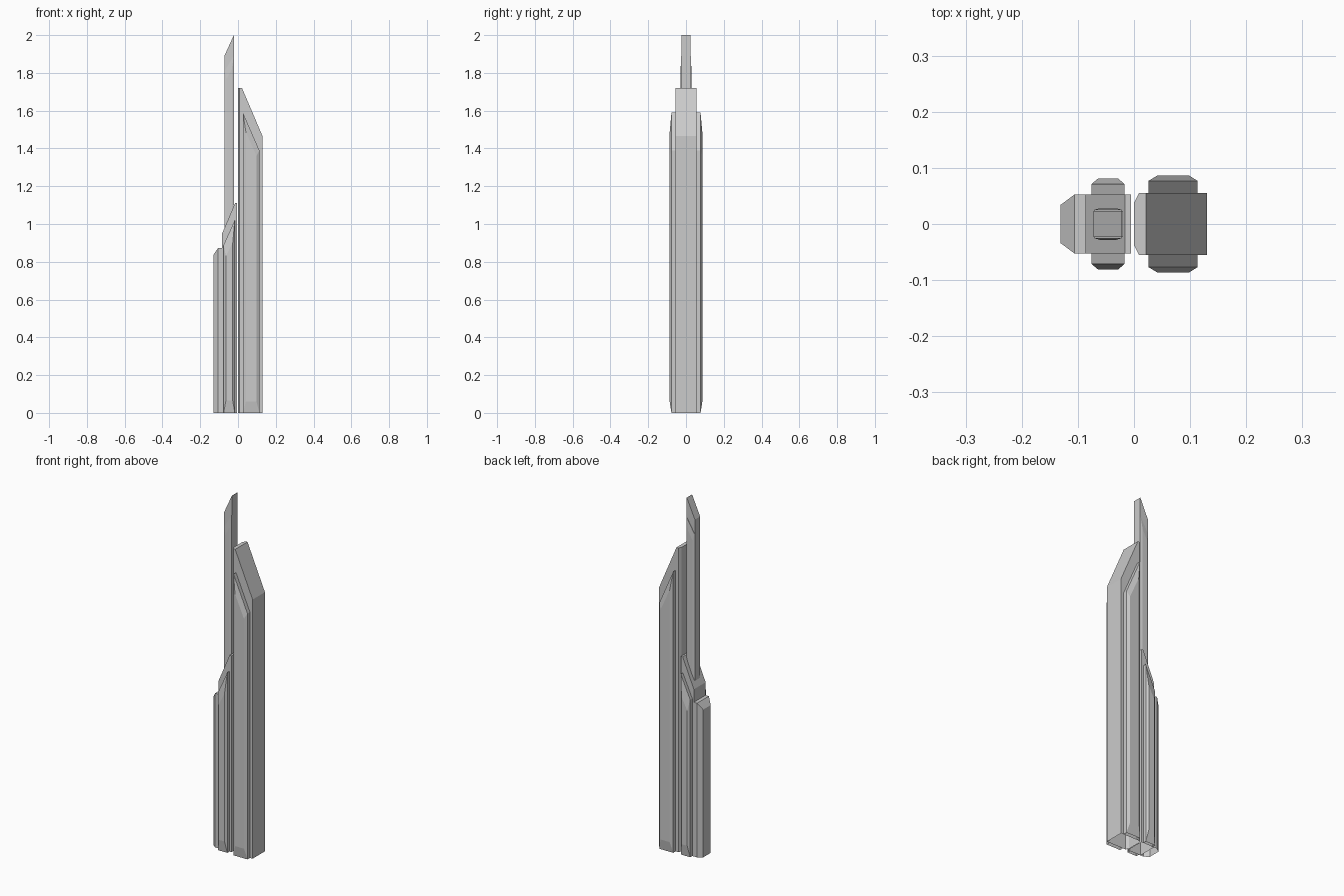
import bpy, bmesh
from mathutils import Vector

if "Cube" in bpy.data.objects:
    bpy.data.objects.remove(bpy.data.objects["Cube"])


def finish(bm, name):
    bmesh.ops.recalc_face_normals(bm, faces=bm.faces[:])
    mesh = bpy.data.meshes.new(name)
    bm.to_mesh(mesh)
    bm.free()
    obj = bpy.data.objects.new(name, mesh)
    bpy.context.collection.objects.link(obj)
    return obj


def shaft(name, half_plan, z0, z1, slope):
    """Extrude a y-symmetric plan, then slice the top along a sloping xz line."""
    plan = half_plan + [(x, -y) for x, y in reversed(half_plan)]
    bm = bmesh.new()
    base = bm.faces.new([bm.verts.new((x, y, z0)) for x, y in plan])
    ext = bmesh.ops.extrude_face_region(bm, geom=[base])["geom"]
    for v in ext:
        if isinstance(v, bmesh.types.BMVert):
            v.co.z = z1
    (xa, za), (xb, zb) = slope
    cut = bmesh.ops.bisect_plane(
        bm, geom=bm.verts[:] + bm.edges[:] + bm.faces[:],
        plane_co=(xa, 0, za), plane_no=Vector((za - zb, 0, xb - xa)),
        clear_outer=True)["geom_cut"]
    rim = [e for e in bm.edges if e.is_boundary]
    bmesh.ops.holes_fill(bm, edges=rim, sides=0)
    # the underside is open
    bottom = [f for f in bm.faces if all(abs(v.co.z - z0) < 1e-5 for v in f.verts)]
    bmesh.ops.delete(bm, geom=bottom, context='FACES_ONLY')
    return finish(bm, name)


def side_bay(name, mid, outer, y_in, y_mid, y_out):
    """Bevelled bay on the front, mirrored to the back; outlines are x0, x1, z0, top0, top1."""
    bm = bmesh.new()
    rings = []
    for (x0, x1, z0, t0, t1), y in ((mid, y_in), (mid, y_mid), (outer, y_out)):
        rings.append([bm.verts.new((x, -y, z))
                      for x, z in ((x0, z0), (x1, z0), (x1, t1), (x0, t0))])
    for k, (a, b) in enumerate(zip(rings, rings[1:])):
        for i in range(4):
            if k == 0 and i == 0:
                continue  # open underside
            j = (i + 1) % 4
            bm.faces.new((a[i], a[j], b[j], b[i]))
    bm.faces.new(rings[-1])
    obj = finish(bm, name)
    obj.modifiers.new("mirror_back", 'MIRROR').use_axis = (False, True, False)
    return obj


# Tall right tower with a chamfered inner edge and sloping roof
shaft("right_tower", [(0.0, 0.038), (0.009, 0.055), (0.13, 0.055)],
      0, 1.72, ((0.021, 1.72), (0.13, 1.465)))
side_bay("right_tower_bay", (0.026, 0.113, 0, 1.59, 1.39),
         (0.042, 0.098, 0.06, 1.485, 1.36), 0.055, 0.077, 0.0865)

# Lower left tower with its bays
shaft("left_tower", [(-0.086, 0.0525), (-0.005, 0.0525)],
      0, 1.11, ((-0.086, 0.945), (-0.016, 1.11)))
side_bay("left_tower_bay", (-0.076, -0.017, 0, 0.89, 1.02),
         (-0.064, -0.028, 0.065, 0.83, 0.90), 0.0525, 0.071, 0.081)

# Low chamfered annex on the far left
shaft("left_annex", [(-0.131, 0.034), (-0.106, 0.0525), (-0.086, 0.0525)],
      0, 0.872, ((-0.131, 0.835), (-0.106, 0.872)))

# Slender spire rising from the left tower
shaft("spire", [(-0.072, 0.0235), (-0.02, 0.0235)],
      0.93, 2.0, ((-0.072, 1.89), (-0.022, 2.0)))
side_bay("spire_bay", (-0.07, -0.022, 0.93, 1.81, 1.89),
         (-0.06, -0.033, 0.95, 1.77, 1.82), 0.0235, 0.0255, 0.0285)
